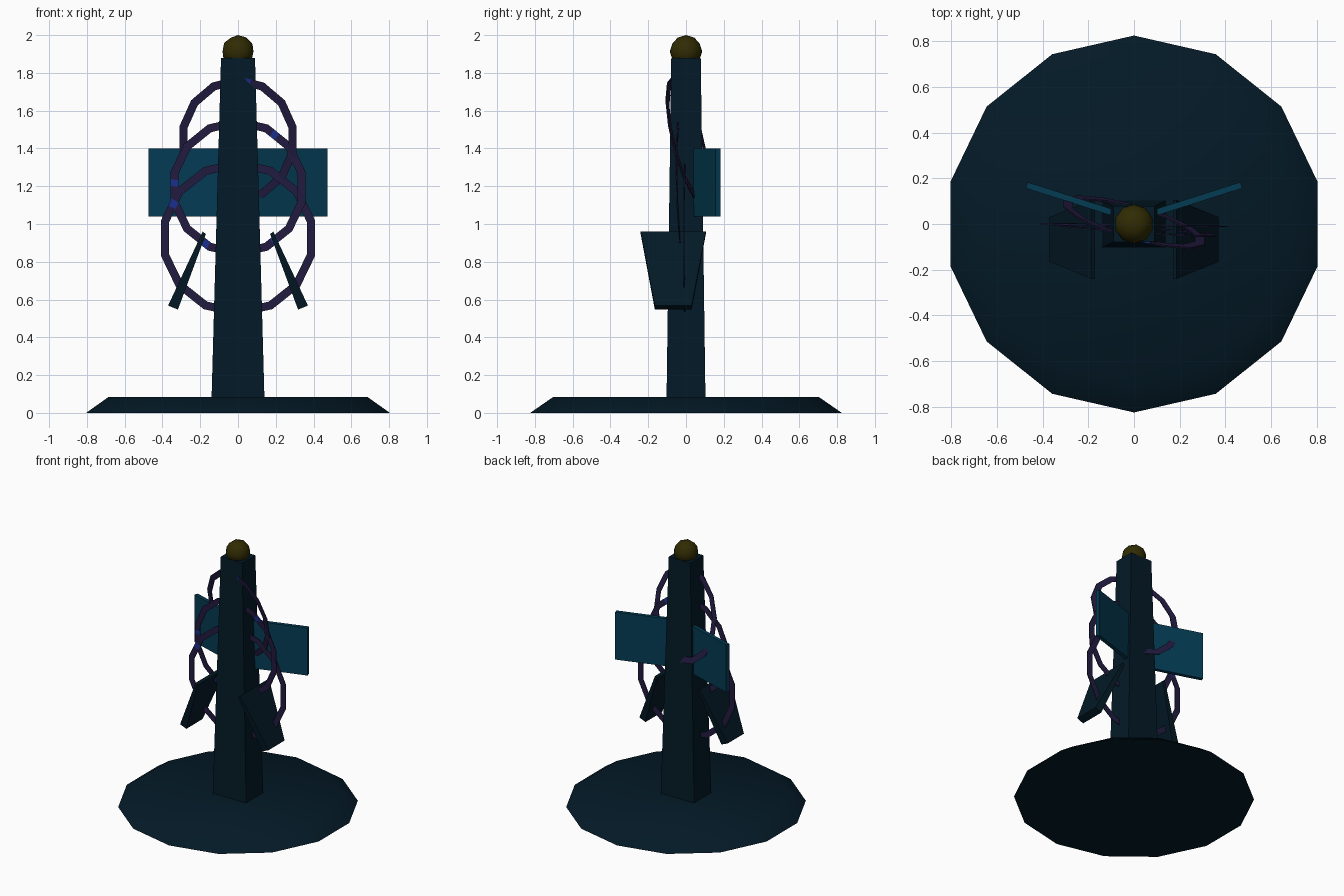
import bpy, bmesh, math
from mathutils import Vector

if "Cube" in bpy.data.objects:
    bpy.data.objects.remove(bpy.data.objects["Cube"])


def material(name, rgb):
    m = bpy.data.materials.new(name)
    m.diffuse_color = (*rgb, 1)
    m.use_nodes = True
    m.node_tree.nodes["Principled BSDF"].inputs["Base Color"].default_value = m.diffuse_color
    return m


DARK = material("dark_slate", (0.001, 0.010, 0.020))
TEAL = material("teal", (0.001, 0.043, 0.086))
PURPLE = material("dark_purple", (0.016, 0.011, 0.052))
BLUE = material("blue", (0.012, 0.028, 0.27))
OLIVE = material("olive_gold", (0.030, 0.025, 0.001))


def loft(name, rings, mat, smooth=False, closed=False):
    """Skin a series of equal vertex loops; cap the ends unless closed."""
    bm = bmesh.new()
    loops = [[bm.verts.new(p) for p in r] for r in rings]
    n = len(rings[0])
    pairs = list(zip(loops, loops[1:]))
    if closed:
        pairs.append((loops[-1], loops[0]))
    for a, b in pairs:
        for i in range(n):
            j = (i + 1) % n
            bm.faces.new((a[i], a[j], b[j], b[i]))
    if not closed:
        bm.faces.new(loops[0])
        bm.faces.new(loops[-1])
    bmesh.ops.recalc_face_normals(bm, faces=bm.faces)
    bm.normal_update()
    for f in bm.faces:
        f.smooth = smooth and f.normal.z > -0.5
    me = bpy.data.meshes.new(name)
    bm.to_mesh(me)
    bm.free()
    me.materials.append(mat)
    ob = bpy.data.objects.new(name, me)
    bpy.context.collection.objects.link(ob)
    return ob


def disc(r, z, n=14):
    return [(r * math.sin(2 * math.pi * i / n), r * math.cos(2 * math.pi * i / n), z) for i in range(n)]


def rect(hx, hy, z):
    return [(-hx, -hy, z), (hx, -hy, z), (hx, hy, z), (-hx, hy, z)]


# round base with a sloped rim and flat underside
loft("base", [disc(0.825, 0), disc(0.705, 0.083)], DARK, smooth=True)

# tapered square mast
loft("mast", [rect(0.14, 0.103, 0.08), rect(0.09, 0.078, 1.88)], DARK)

# ball on top
bpy.ops.mesh.primitive_ico_sphere_add(subdivisions=2, radius=0.086, location=(0, 0, 1.914))
ball = bpy.context.object
ball.name = "top_ball"
ball.data.materials.append(OLIVE)
bpy.ops.object.shade_smooth()

for side, s in (("left", -1), ("right", 1)):
    # swept-back panels
    inner, outer = Vector((s * 0.10, 0.052, 0)), Vector((s * 0.47, 0.17, 0))
    d = (outer - inner).normalized()
    t = Vector((-d.y, d.x, 0)) * 0.014
    loft(side + "_panel",
         [[p + t + Vector((0, 0, z)) for p, t, z in
           ((q, t, 1.04), (q, t, 1.40), (q, -t, 1.40), (q, -t, 1.04))] for q in (inner, outer)], TEAL)
    # splayed lower flaps, wide and thin at the top
    loft(side + "_flap",
         [[(s * 0.17, -0.24, 0.947), (s * 0.187, -0.24, 0.96), (s * 0.187, 0.105, 0.96), (s * 0.17, 0.105, 0.947)],
          [(s * 0.318, -0.165, 0.547), (s * 0.37, -0.165, 0.568), (s * 0.37, 0.03, 0.568), (s * 0.318, 0.03, 0.547)]],
         DARK)

# thin flat hoops: centre z, x radius, z radius, plane offset and slopes, angles of blue cuffs
HOOPS = (("upper_hoop", 1.445, 0.295, 0.315, 0.008, -0.27, -0.226, (80,)),
         ("middle_hoop", 1.193, 0.345, 0.348, -0.025, -0.07, -0.03, (55, 176, 240, 305)),
         ("lower_hoop", 0.925, 0.397, 0.395, -0.005, -0.015, 0.0, (152,)))
SEGS = 14


def section(h, ang, w, t):
    """Flat rectangular section on the straight chord of the 14-sided hoop."""
    _, zc, rx, rz, a, b, c, _ = h
    k = 2 * math.pi / SEGS
    i = math.floor(ang / k + 1e-6)
    f = ang / k - i
    p = [(1 - f) * fn(i * k) + f * fn((i + 1) * k) for fn in (math.sin, math.cos)]
    out = []
    for u, v in ((-w, -t), (w, -t), (w, t), (-w, t)):
        x, z = p[0] * (rx + u), p[1] * (rz + u)
        out.append((x, a + b * x + c * z + v, zc + z))
    return out


for h in HOOPS:
    loft(h[0], [section(h, 2 * math.pi * i / SEGS, 0.022, 0.003) for i in range(SEGS)], PURPLE, closed=True)
    for n, deg in enumerate(h[7]):
        ang = math.radians((90 - deg) % 360)
        loft(f"{h[0]}_cuff_{n + 1}",
             [section(h, ang + o, 0.022, 0.0045) for o in (-0.05, 0.05)], BLUE)
